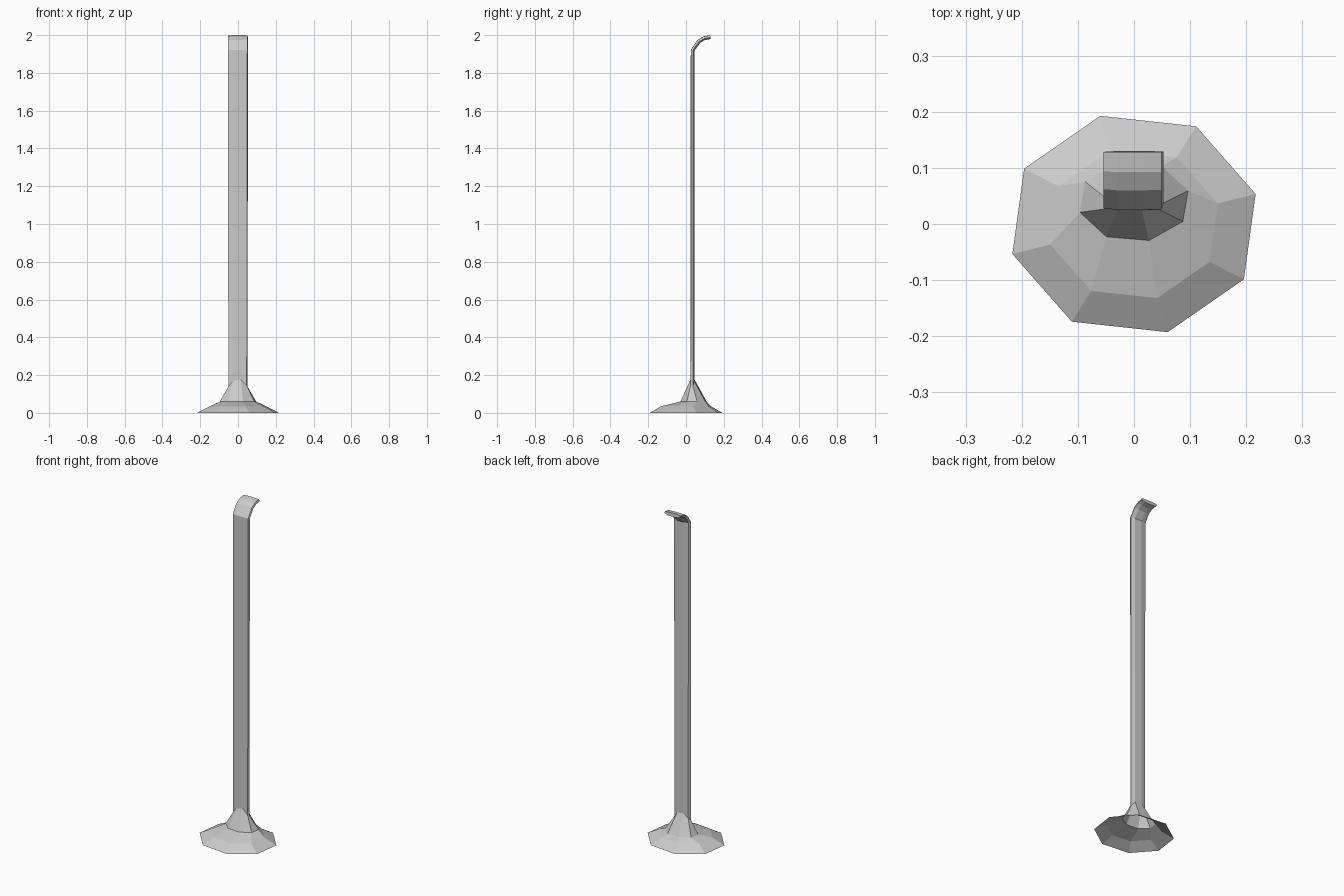
import bpy, bmesh, math
from mathutils import Vector

cube = bpy.data.objects.get("Cube")
if cube:
    bpy.data.objects.remove(cube, do_unlink=True)

# Single plain grey finish
grey = bpy.data.materials.new("light_grey")
grey.use_nodes = True
colour = (0.6, 0.6, 0.6, 1)
grey.diffuse_color = colour
grey.node_tree.nodes["Principled BSDF"].inputs["Base Color"].default_value = colour

SIDES = 8
ANGLES = [math.radians(15.5) + k * math.tau / SIDES for k in range(SIDES)]

# Flat bar cross-section: width and depth, counter-clockwise from the left side
BAR = [(.053, .002), (.03, .01), (-.015, .011), (-.045, .006),
       (-.054, -.007), (-.03, -.01), (.015, -.01), (.049, -.009)]


def ellipse(a, b, y, z):
    return [Vector((a * math.cos(t), y + b * math.sin(t), z)) for t in ANGLES]


def bar_ring(y, z, bend=0, width=1):
    """Bar section centred on (y, z), tipped backwards by bend degrees."""
    c, s = math.cos(math.radians(bend)), math.sin(math.radians(bend))
    return [Vector((x * width, y + d * c, z - d * s)) for x, d in BAR]


def loft(name, rings, cap_end=False):
    bm = bmesh.new()
    loops = [[bm.verts.new(p) for p in ring] for ring in rings]
    for low, high in zip(loops, loops[1:]):
        for i in range(SIDES):
            j = (i + 1) % SIDES
            bm.faces.new((low[i], low[j], high[j], high[i]))
    if cap_end:
        bm.faces.new(loops[-1])
    mesh = bpy.data.meshes.new(name)
    bm.to_mesh(mesh)
    bm.free()
    mesh.materials.append(grey)
    obj = bpy.data.objects.new(name, mesh)
    bpy.context.collection.objects.link(obj)
    return obj


# Collar rim dips at the sides of the bar
collar = bar_ring(.034, .18, width=.94)
for p in collar:
    p.z -= .04 * min(1, abs(p.x) / .05) ** 2

# Hollow flared foot, open underneath
loft("flared_foot", [
    ellipse(.225, .2, 0, 0),
    ellipse(.155, .137, 0, .035),
    ellipse(.1, .072, .04, .06),
    collar,
])

# Upright bar ending in a hook curled to the back
loft("hooked_bar", [
    collar,
    bar_ring(.035, 1.0, width=.97),
    bar_ring(.035, 1.92, 10),
    bar_ring(.067, 1.967, 45),
    bar_ring(.096, 1.984, 70),
    bar_ring(.129, 1.99, 85),
], cap_end=True)
